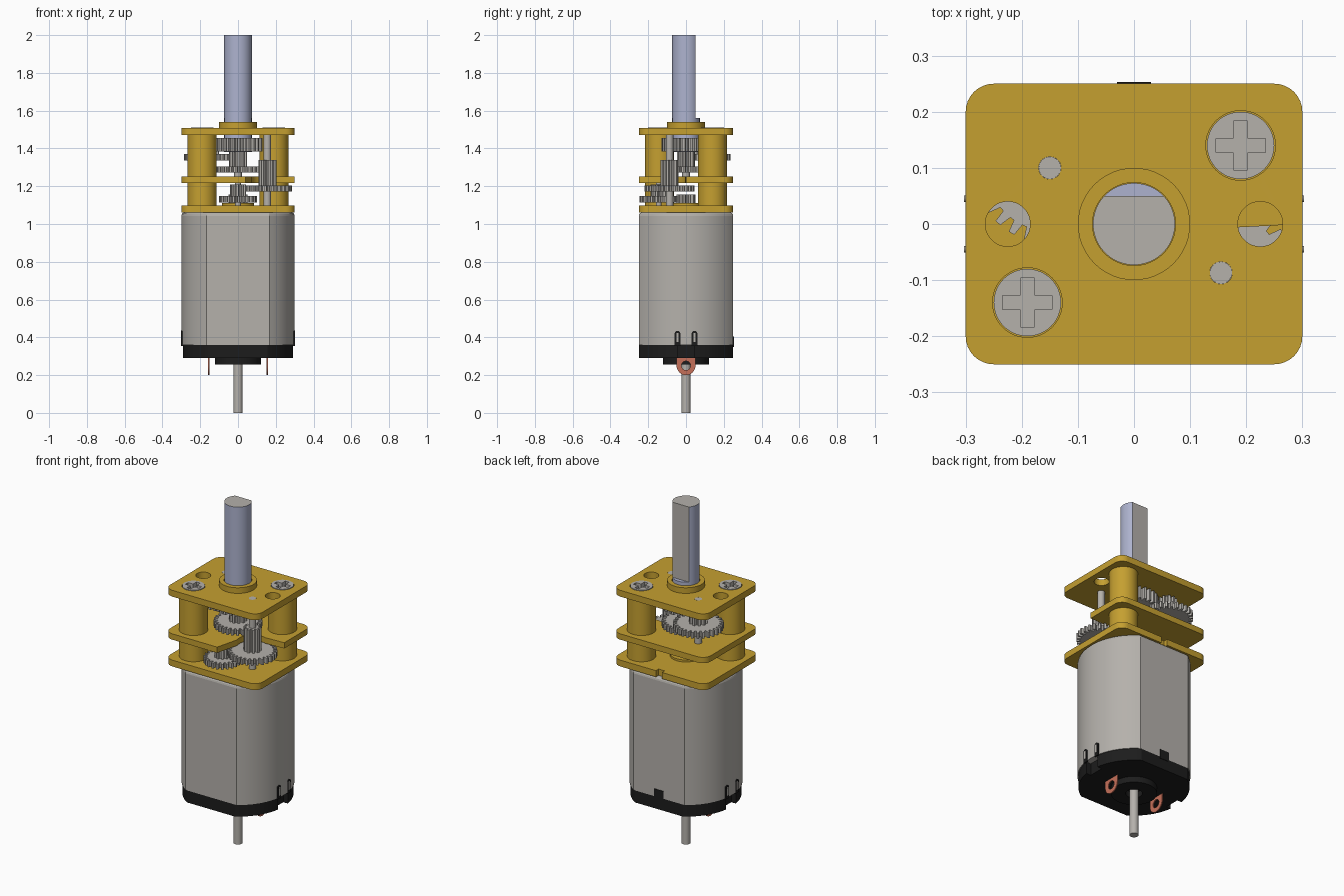
import bpy, bmesh
from math import sin, cos, pi, sqrt, radians, asin, atan2

cube = bpy.data.objects.get("Cube")
if cube:
    bpy.data.objects.remove(cube)


def material(name, r, g, b):
    m = bpy.data.materials.new(name)
    m.use_nodes = True
    m.diffuse_color = (r, g, b, 1)
    m.node_tree.nodes["Principled BSDF"].inputs["Base Color"].default_value = (r, g, b, 1)
    return m


BRASS = material("brass", 0.56, 0.35, 0.03)
STEEL = material("steel", 0.46, 0.44, 0.41)
BLUE = material("blue_steel", 0.42, 0.45, 0.62)
BLACK = material("black_plastic", 0.012, 0.012, 0.012)
COPPER = material("copper", 0.56, 0.16, 0.10)


# ---- profile helpers -------------------------------------------------
def arc(cx, cy, r, a0, a1, n):
    return [(cx + r * cos(a0 + (a1 - a0) * i / n), cy + r * sin(a0 + (a1 - a0) * i / n))
            for i in range(n + 1)]


def circle(r, x=0, y=0, n=48):
    return arc(x, y, r, 0, 2 * pi, n)[:-1]


def rect(x0, x1, y0, y1):
    return [(x0, y0), (x1, y0), (x1, y1), (x0, y1)]


def corner(sx, sy, r=0.05):
    start = {(1, 1): 0, (-1, 1): 1, (-1, -1): 2, (1, -1): 3}[sx, sy] * pi / 2
    return arc(sx * (0.3 - r), sy * (0.25 - r), r, start, start + pi / 2, 8)


def gear_profile(r, teeth, depth, x, y):
    pts = []
    for i in range(teeth):
        for f, rad in ((0, r - depth), (0.32, r - depth), (0.45, r), (0.82, r)):
            a = 2 * pi * (i + f) / teeth
            pts.append((x + rad * cos(a), y + rad * sin(a)))
    return pts


def flat_circle(r, half):
    a = asin(half / r)
    return arc(0, 0, r, -a, a, 24) + arc(0, 0, r, pi - a, pi + a, 24)


# ---- solid helpers ---------------------------------------------------
def prism(name, outline, z0, z1, mat, holes=()):
    """Extrude an outline with optional holes between two heights."""
    cu = bpy.data.curves.new(name, "CURVE")
    cu.dimensions, cu.fill_mode, cu.extrude = "2D", "BOTH", (z1 - z0) / 2
    for pts in [outline, *holes]:
        sp = cu.splines.new("POLY")
        sp.points.add(len(pts) - 1)
        for p, (x, y) in zip(sp.points, pts):
            p.co = (x, y, 0, 1)
        sp.use_cyclic_u = True
    tmp = bpy.data.objects.new(name + "_curve", cu)
    bpy.context.collection.objects.link(tmp)
    dg = bpy.context.evaluated_depsgraph_get()
    me = bpy.data.meshes.new_from_object(tmp.evaluated_get(dg))
    bpy.data.objects.remove(tmp)
    bm = bmesh.new()
    bm.from_mesh(me)
    bmesh.ops.remove_doubles(bm, verts=bm.verts, dist=1e-5)
    bmesh.ops.translate(bm, verts=bm.verts, vec=(0, 0, (z0 + z1) / 2))
    bmesh.ops.recalc_face_normals(bm, faces=bm.faces)
    bm.to_mesh(me)
    bm.free()
    me.name = name
    me.materials.clear()
    me.materials.append(mat)
    ob = bpy.data.objects.new(name, me)
    bpy.context.collection.objects.link(ob)
    smooth(ob)
    return ob


def smooth(ob):
    bpy.ops.object.select_all(action="DESELECT")
    ob.select_set(True)
    bpy.context.view_layer.objects.active = ob
    bpy.ops.object.shade_smooth_by_angle(angle=radians(25))


def rod(name, r, z0, z1, mat, x=0, y=0, n=32):
    return prism(name, circle(r, x, y, n), z0, z1, mat)


def gear(name, r, teeth, z0, z1, at, depth=0.022):
    return prism(name, gear_profile(r, teeth, depth, *at), z0, z1, STEEL)


# ---- gearbox plates --------------------------------------------------
PIN_A, PIN_B, PIN_C = (0.155, -0.087), (-0.15, 0.1), (0, -0.145)
SCREWS = [(0.19, 0.14), (-0.19, -0.14)]
plate = corner(1, 1) + corner(-1, 1) + corner(-1, -1) + corner(1, -1)
prism("top_plate", plate, 1.47, 1.507, BRASS,
      [circle(0.062, *s) for s in SCREWS] + [circle(0.04, sx * 0.225, 0) for sx in (-1, 1)]
      + [circle(0.02, *PIN_A), circle(0.02, *PIN_B)])

# the middle plate is cut away around the tall pinion
cut = [(0.04, -0.25)] + arc(*PIN_A, 0.085, 1.1 * pi, 0.4 * pi, 12) + [(0.3, 0.0)]
prism("middle_plate", corner(1, 1) + corner(-1, 1) + corner(-1, -1) + cut, 1.218, 1.252, BRASS)

notch = [(0.02, 0.25), (0.02, 0.225), (-0.02, 0.225), (-0.02, 0.25)]
prism("bottom_plate", corner(1, 1) + notch + corner(-1, 1) + corner(-1, -1) + corner(1, -1),
      1.061, 1.098, BRASS)
rod("bottom_boss", 0.085, 1.098, 1.11, BRASS)
prism("output_bushing", circle(0.1), 1.507, 1.54, BRASS, [circle(0.074)])

# ---- spacer columns and cross-head screws ----------------------------
for side, (x, y) in zip(("left", "right"), SCREWS):
    rod(side + "_lower_column", 0.077, 1.098, 1.218, BRASS, x, y, 48)
    rod(side + "_upper_column", 0.077, 1.252, 1.47, BRASS, x, y, 48)
    w, l = 0.0125, 0.044
    cross = [(w, w), (w, l), (-w, l), (-w, w), (-l, w), (-l, -w),
             (-w, -w), (-w, -l), (w, -l), (w, -w), (l, -w), (l, w)]
    rod(side + "_screw_base", 0.06, 1.47, 1.485, STEEL, x, y)
    prism(side + "_screw_head", circle(0.06, x, y), 1.485, 1.51, STEEL,
          [[(x + a, y + b) for a, b in cross]])

# ---- output shaft with a flat ----------------------------------------
R, FLAT = 0.073, 0.05
a = asin(FLAT / R)
shaft = prism("output_shaft", arc(0, 0, R, pi - a, 2 * pi + a, 48), 1.56, 2.0, BLUE)
shaft.data.materials.append(STEEL)
for p in shaft.data.polygons:
    if abs(p.normal.z) > 0.9 or (p.normal.y > 0.99 and p.center.y > FLAT - 0.002):
        p.material_index = 1
rod("output_shaft_root", R, 1.38, 1.56, BLUE, n=48)

# ---- gear train ------------------------------------------------------
rod("pin_a", 0.02, 1.098, 1.507, STEEL, *PIN_A, 16)
rod("pin_b", 0.02, 1.252, 1.507, STEEL, *PIN_B, 16)
rod("pin_c", 0.015, 1.098, 1.218, STEEL, *PIN_C, 16)
rod("centre_axle", 0.02, 1.252, 1.40, STEEL, n=16)
gear("motor_pinion", 0.05, 10, 1.11, 1.155, (0, 0), 0.018)
gear("first_gear", 0.1, 22, 1.115, 1.147, PIN_C)
gear("first_pinion", 0.042, 9, 1.147, 1.21, PIN_C, 0.015)
gear("second_gear", 0.132, 28, 1.172, 1.205, PIN_A)
gear("second_pinion", 0.048, 10, 1.205, 1.34, PIN_A, 0.016)
gear("third_gear", 0.13, 28, 1.272, 1.305, (0, 0))
gear("third_pinion", 0.048, 10, 1.305, 1.38, (0, 0), 0.016)
gear("fourth_gear", 0.135, 28, 1.335, 1.37, PIN_B)
gear("fourth_pinion", 0.05, 10, 1.37, 1.455, PIN_B, 0.016)
gear("output_gear", 0.13, 26, 1.385, 1.455, (0, 0))

# ---- motor can with a rounded top edge -------------------------------
can = prism("motor_can", flat_circle(0.3, 0.25), 0.36, 1.061, STEEL)
bm = bmesh.new()
bm.from_mesh(can.data)
rim = [e for e in bm.edges if all(v.co.z > 1.06 for v in e.verts)
       and any(abs(f.normal.z) < 0.1 for f in e.link_faces)]
bmesh.ops.bevel(bm, geom=rim, offset=0.018, segments=3, affect="EDGES", profile=0.5)
bm.to_mesh(can.data)
bm.free()
smooth(can)

# ---- end cap with side recesses, boss and rear shaft -----------------
rc, hw, depth = 0.295, 0.045, 0.262
a0, a1 = asin(hw / rc), asin(0.25 / rc)
half = arc(0, 0, rc, a0, a1, 12)
cap = [(depth, hw)] + half + [(-x, y) for x, y in reversed(half)] + [(-depth, hw)]
cap += [(-x, -y) for x, y in cap]
prism("end_cap", cap, 0.29, 0.36, BLACK)
prism("end_cap_boss", circle(0.122), 0.255, 0.29, BLACK, [circle(0.045)])
rod("rear_shaft", 0.024, 0, 0.30, STEEL)
prism("back_clip", rect(-0.03, 0.03, 0.245, 0.253), 0.35, 0.405, BLACK)


# ---- side slots, bent tabs and solder terminals ----------------------
def upright(name, outline, x, thick, mat, holes=()):
    """Plate standing in the y-z plane."""
    ob = prism(name, outline, -thick / 2, thick / 2, mat, holes)
    for v in ob.data.vertices:
        y, z, d = v.co
        v.co = (x + d, y, z)
    ob.data.update()
    return ob


for side, sx in (("left", 1), ("right", -1)):
    for end, y in (("front", -0.045), ("back", 0.045)):
        slot = rect(y - 0.015, y + 0.015, 0.355, 0.42) [:2] + arc(y, 0.42, 0.015, 0, pi, 10)
        tab = rect(y - 0.006, y + 0.006, 0.375, 0.42)[:2] + arc(y, 0.418, 0.006, 0, pi, 8)
        upright(f"{side}_{end}_slot", slot, sx * 0.2965, 0.008, BLACK)
        upright(f"{side}_{end}_tab", tab, sx * 0.299, 0.008, STEEL)
    lug = [(0.05, 0.292), (-0.05, 0.292)] + arc(0, 0.25, 0.05, pi, 2 * pi, 20)
    upright(side + "_terminal", lug, sx * 0.155, 0.006, COPPER, [circle(0.024, 0, 0.25, 24)])
